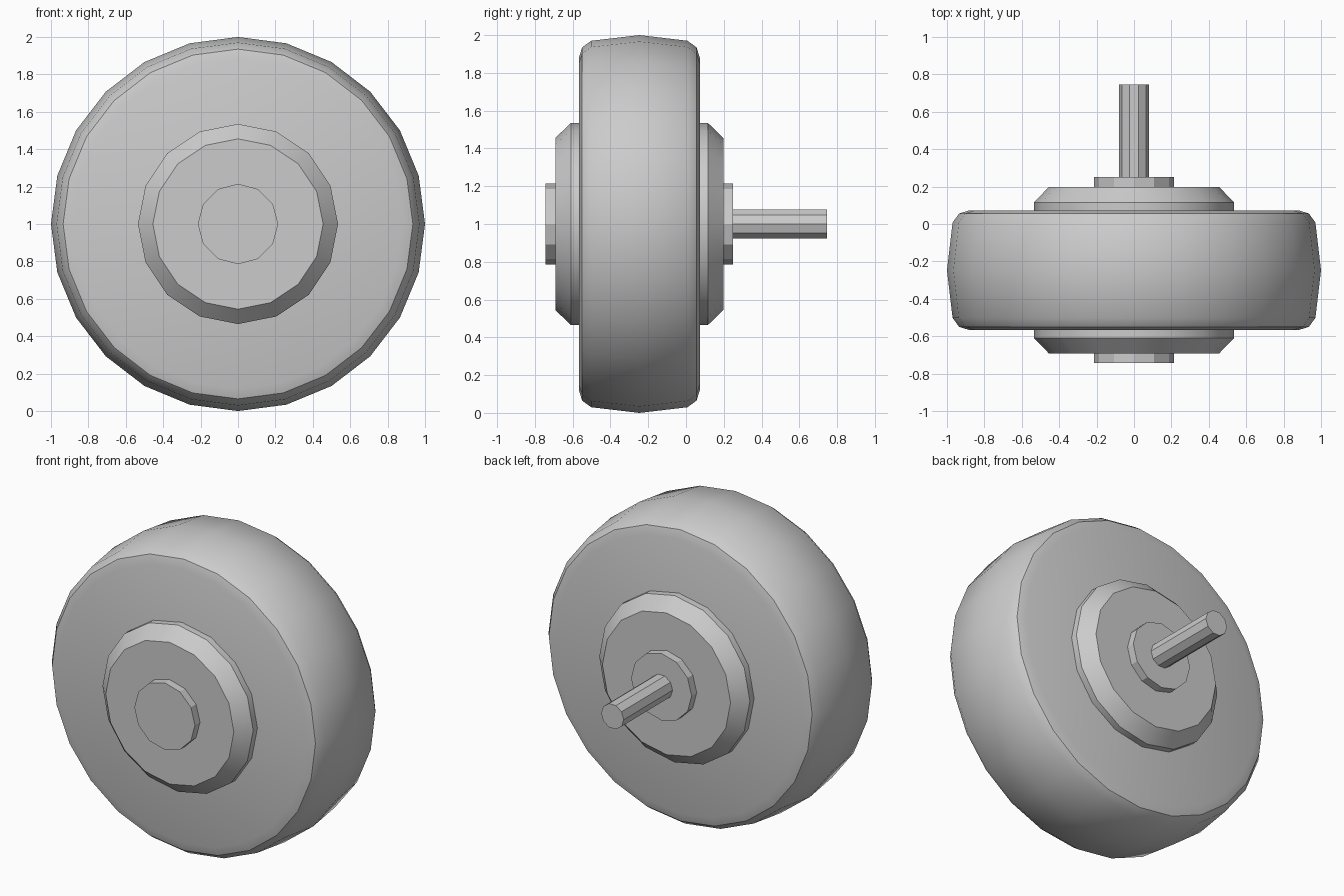
import bpy
import bmesh
from math import cos, sin, tau, radians

cube = bpy.data.objects.get("Cube")
if cube:
    bpy.data.objects.remove(cube)

# Single grey material
grey = bpy.data.materials.new("plain grey")
grey.use_nodes = True
grey.diffuse_color = (0.6, 0.6, 0.6, 1)
grey.node_tree.nodes["Principled BSDF"].inputs["Base Color"].default_value = (0.6, 0.6, 0.6, 1)

MID = -0.247  # middle plane of the wheel along y


def lathe(name, profile, sides):
    """Turn (radius, y) points, back to front, around the wheel axis and cap both ends."""
    bm = bmesh.new()
    rings = [[bm.verts.new((r * cos(tau * i / sides), y, 1 + r * sin(tau * i / sides)))
              for i in range(sides)] for r, y in profile]
    for a, b in zip(rings, rings[1:]):
        for i in range(sides):
            j = (i + 1) % sides
            bm.faces.new((a[i], a[j], b[j], b[i]))
    bm.faces.new(rings[0])
    bm.faces.new(rings[-1])
    bmesh.ops.recalc_face_normals(bm, faces=bm.faces)
    mesh = bpy.data.meshes.new(name)
    bm.to_mesh(mesh)
    bm.free()
    mesh.materials.append(grey)
    obj = bpy.data.objects.new(name, mesh)
    bpy.context.collection.objects.link(obj)
    bpy.ops.object.select_all(action="DESELECT")
    obj.select_set(True)
    bpy.context.view_layer.objects.active = obj
    bpy.ops.object.shade_smooth_by_angle(angle=radians(29.5))
    return obj


def mirrored(half):
    """Mirror a half profile (radius, offset) about the middle plane."""
    full = half + [(r, -d) for r, d in reversed(half) if d > 0]
    return [(r, MID + d) for r, d in full]


# Rounded tyre, stepped hub and end caps, symmetric front to back
lathe("tyre", mirrored([(0.88, 0.32), (0.935, 0.303), (0.97, 0.255), (1.0, 0)]), 24)
lathe("hub", mirrored([(0.455, 0.445), (0.535, 0.363)]), 16)
lathe("hub_caps", mirrored([(0.215, 0.497)]), 12)

# Axle sticking out of the back
lathe("axle", [(0.08, 0.746), (0.08, 0.2)], 10)
